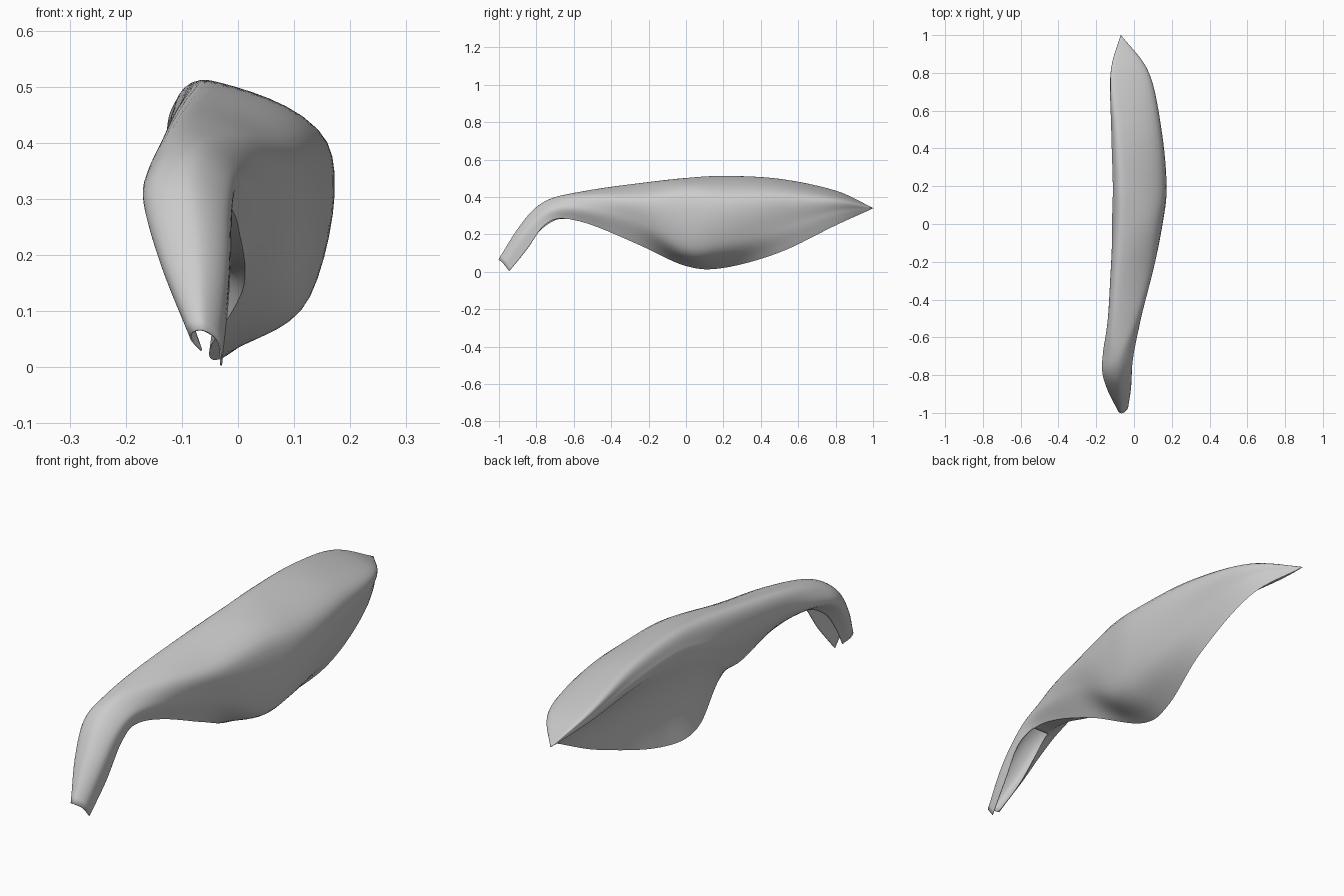
import bpy, bmesh
from math import sin, pi, radians
from mathutils import Vector

if "Cube" in bpy.data.objects:
    bpy.data.objects.remove(bpy.data.objects["Cube"])

# Petal cross-sections: y of crest, y of free edges, then six (x, z) points
# running from the rolled left edge, over the crest, down to the lower edge
SECTIONS = [
    (-1.00, -.945, (-.065, .03), (-.083, .05), (-.08, .063), (-.06, .065), (-.035, .045), (-.03, .003)),
    (-.90, -.85, (-.10, .14), (-.135, .18), (-.125, .21), (-.07, .225), (-.022, .19), (-.018, .12)),
    (-.80, -.76, (-.11, .24), (-.165, .285), (-.145, .33), (-.08, .342), (-.02, .30), (-.012, .245)),
    (-.68, -.66, (-.09, .285), (-.16, .33), (-.13, .39), (-.06, .40), (-.002, .345), (-.015, .285)),
    (-.50, -.50, (-.05, .255), (-.133, .35), (-.11, .435), (.01, .41), (.035, .33), (.0, .25)),
    (-.25, -.25, (-.045, .20), (-.12, .37), (-.085, .472), (.085, .40), (.08, .27), (.01, .145)),
    (.00, .00, (-.10, .35), (-.113, .42), (-.06, .50), (.135, .41), (.115, .13), (-.05, .032)),
    (.20, .20, (-.10, .40), (-.108, .455), (-.05, .51), (.158, .40), (.132, .15), (-.02, .022)),
    (.50, .50, (-.11, .41), (-.117, .45), (-.07, .495), (.132, .41), (.115, .23), (.06, .105)),
    (.80, .80, (-.115, .385), (-.122, .41), (-.10, .432), (.065, .39), (.065, .32), (.045, .25)),
    (1.0, 1.0) + ((-.07, .34),) * 6,
]
EDGE_WEIGHT = (1, .5, .1, 0, .4, 1)
STEPS = 8


def smooth(points, steps):
    """Catmull-Rom curve through the points."""
    p = [2 * points[0] - points[1]] + points + [2 * points[-1] - points[-2]]
    out = []
    for i in range(1, len(p) - 2):
        a, b, c, d = p[i - 1:i + 3]
        for k in range(steps):
            t = k / steps
            out.append(.5 * (2 * b + (c - a) * t + (2 * a - 5 * b + 4 * c - d) * t * t
                             + (3 * b - a - 3 * c + d) * t ** 3))
    return out + [points[-1].copy()]


def add_sheet(bm, lines):
    """Quad sheet through neighbouring lines of points."""
    grid = [[bm.verts.new(v) for v in line] for line in lines]
    for a, b in zip(grid, grid[1:]):
        for j in range(len(a) - 1):
            bm.faces.new((a[j], a[j + 1], b[j + 1], b[j]))


# Smooth each section, then smooth along the length
rings = []
for y0, y1, *pts in SECTIONS:
    rings.append(smooth([Vector((x, y0 + (y1 - y0) * w, z))
                         for (x, z), w in zip(pts, EDGE_WEIGHT)], STEPS))
lines = [smooth(list(line), STEPS) for line in zip(*rings)]

# Curled outer petal with its channelled stalk
bm = bmesh.new()
add_sheet(bm, lines)

# Slightly hollow left wall joining the two edges, leaving the stalk open
start = 3 * STEPS
upper, lower = lines[0][start:], lines[-1][start:]
wall = []
for k in range(STEPS + 1):
    t = k / STEPS
    wall.append([u.lerp(v, t) + Vector((.1 * (u - v).length * sin(pi * t), 0, 0))
                 for u, v in zip(upper, lower)])
add_sheet(bm, wall)

bmesh.ops.remove_doubles(bm, verts=bm.verts, dist=.0005)
bmesh.ops.recalc_face_normals(bm, faces=bm.faces)
mesh = bpy.data.meshes.new("petal")
bm.to_mesh(mesh)
bm.free()
petal = bpy.data.objects.new("petal", mesh)
bpy.context.collection.objects.link(petal)
bpy.context.view_layer.objects.active = petal
petal.select_set(True)
bpy.ops.object.shade_smooth_by_angle(angle=radians(50))

# Thin skin
skin = petal.modifiers.new("skin", 'SOLIDIFY')
skin.thickness = .003
skin.offset = 0
